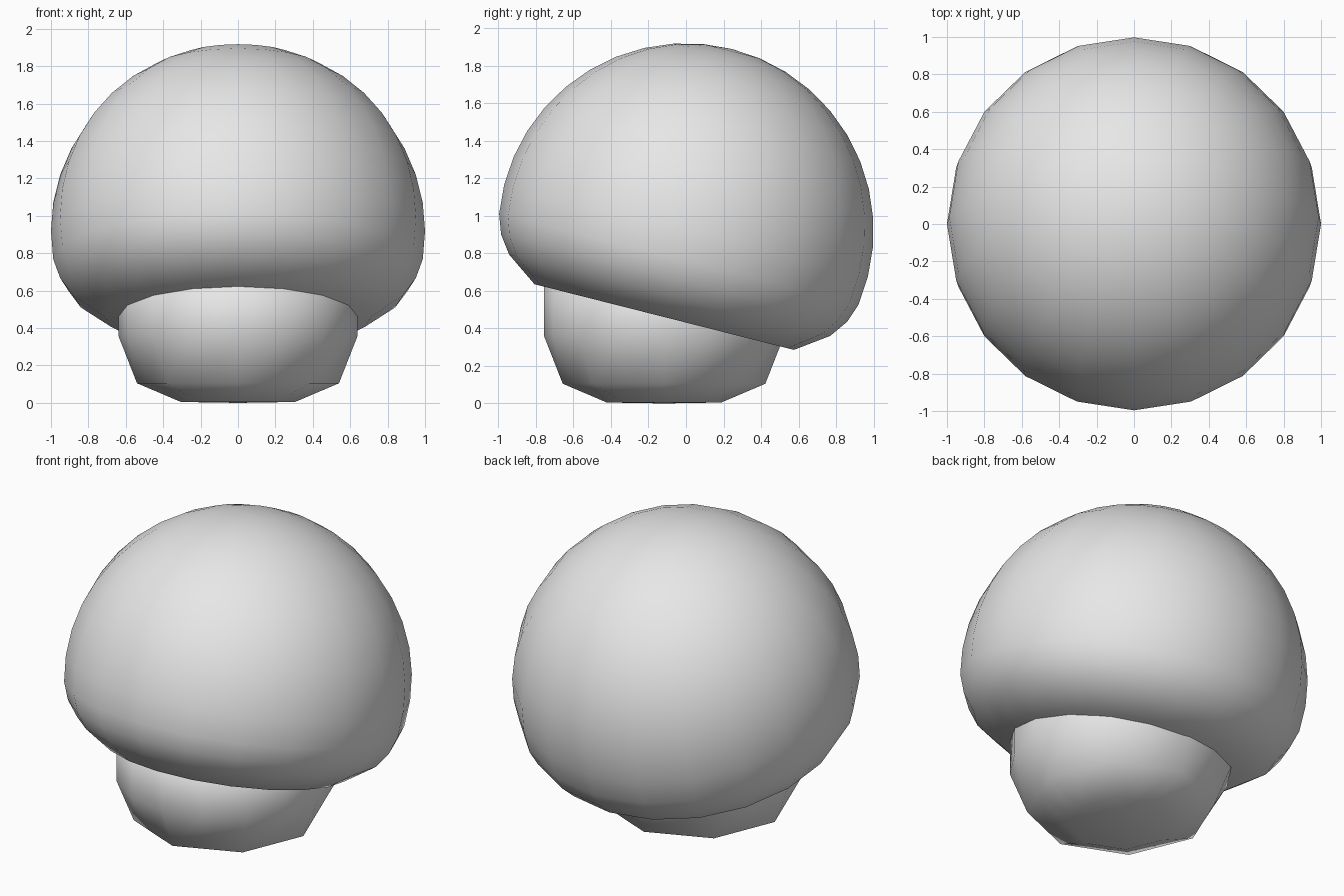
import bpy
import math
from mathutils import Matrix

if "Cube" in bpy.data.objects:
    bpy.data.objects.remove(bpy.data.objects["Cube"], do_unlink=True)

grey = bpy.data.materials.new("light_grey")
grey.use_nodes = True
colour = (0.8, 0.8, 0.8, 1)
grey.diffuse_color = colour
grey.node_tree.nodes["Principled BSDF"].inputs["Base Color"].default_value = colour


def lathe(name, rings, segments, bottom, top, matrix):
    """Turn rings of (radius, height, coarse) into a smooth closed solid."""
    verts, faces = [], []
    for radius, height, coarse in rings:
        for i in range(segments):
            # Coarse rings have half the corners: odd points lie on the chord
            r = radius * math.cos(math.tau / segments) if coarse and i % 2 else radius
            a = math.tau * i / segments
            verts.append((r * math.cos(a), r * math.sin(a), height))
    for k in range(len(rings) - 1):
        for i in range(segments):
            a, b = k * segments + i, k * segments + (i + 1) % segments
            faces.append((a, b, b + segments, a + segments))
    low, high = len(verts), len(verts) + 1
    verts += [(0, 0, bottom), (0, 0, top)]
    last = (len(rings) - 1) * segments
    for i in range(segments):
        j = (i + 1) % segments
        faces.append((low, j, i))
        faces.append((high, last + i, last + j))
    mesh = bpy.data.meshes.new(name)
    mesh.from_pydata(verts, [], faces)
    mesh.transform(matrix)
    mesh.materials.append(grey)
    mesh.shade_smooth()
    obj = bpy.data.objects.new(name, mesh)
    bpy.context.collection.objects.link(obj)
    return obj


# Cap: a dome with a flattened underside, tipped back
under = [(0.713, -0.474), (0.883, -0.354), (0.951, -0.26), (0.988, -0.156)]
dome = [(math.cos(math.radians(d)), math.sin(math.radians(d))) for d in range(0, 90, 9)]
cap_rings = [(r, z, False) for r, z in under + dome]
tilt = Matrix.Translation((0, 0, 0.92)) @ Matrix.Rotation(math.radians(-14.2), 4, "X")
lathe("mushroom_cap", cap_rings, 20, -0.474, 1, tilt)

# Stem: a rounded cup, eight-sided below and rounder where it meets the cap
stem_rings = [(0.305, 0.005, True), (0.54, 0.105, True),
              (0.64, 0.36, False), (0.64, 0.7, False)]
lathe("mushroom_stem", stem_rings, 16, 0, 0.75, Matrix.Translation((0, -0.117, 0)))
